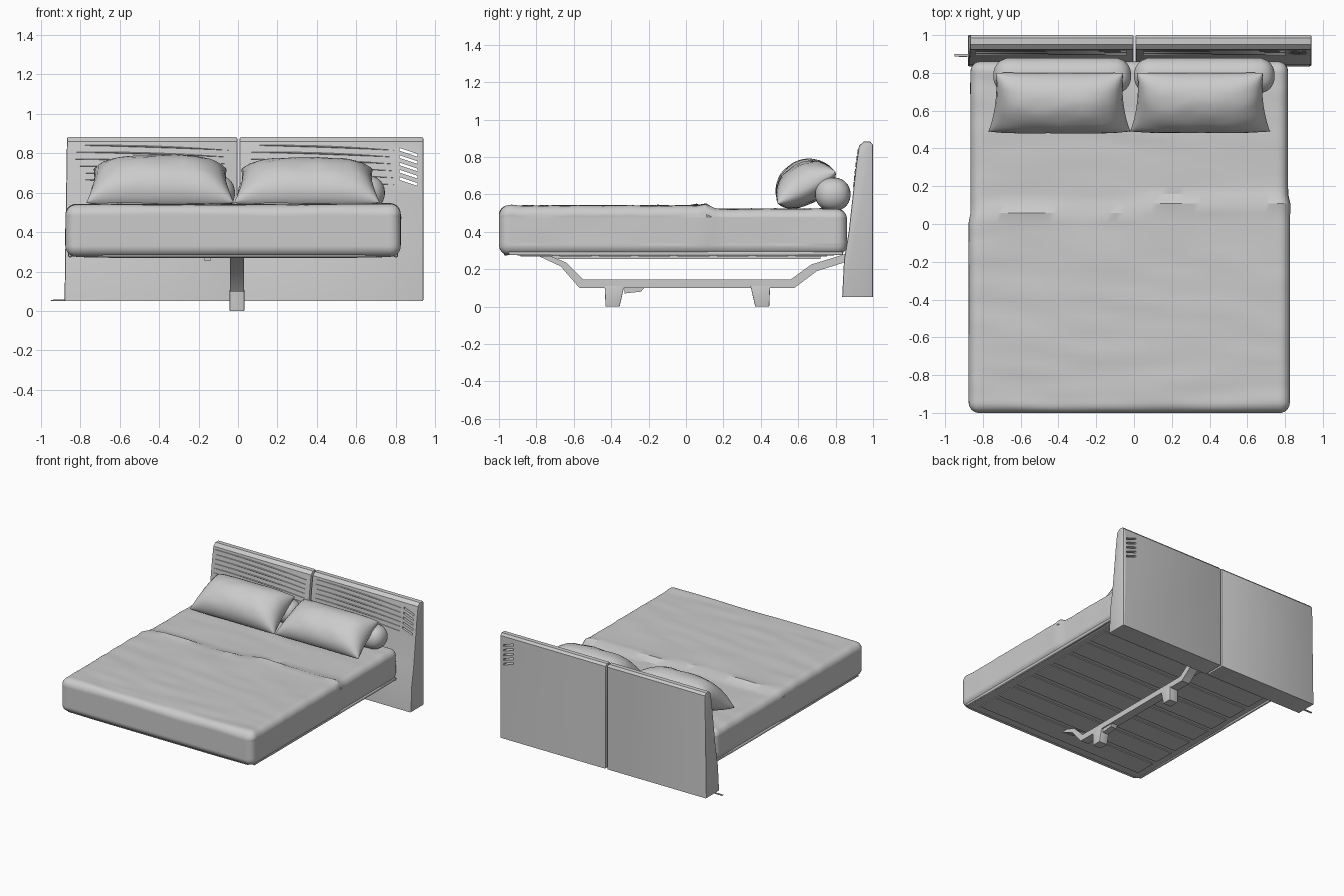
import bpy, bmesh, math
from mathutils import Vector, noise

if "Cube" in bpy.data.objects:
    bpy.data.objects.remove(bpy.data.objects["Cube"], do_unlink=True)

grey = bpy.data.materials.new("light_grey")
grey.use_nodes = True
grey.diffuse_color = (0.6, 0.6, 0.6, 1)
grey.node_tree.nodes["Principled BSDF"].inputs["Base Color"].default_value = (0.6, 0.6, 0.6, 1)


def finish(name, bm, angle=None):
    bmesh.ops.recalc_face_normals(bm, faces=bm.faces)
    mesh = bpy.data.meshes.new(name)
    bm.to_mesh(mesh)
    bm.free()
    mesh.materials.append(grey)
    ob = bpy.data.objects.new(name, mesh)
    bpy.context.collection.objects.link(ob)
    if angle:
        bpy.ops.object.select_all(action="DESELECT")
        bpy.context.view_layer.objects.active = ob
        ob.select_set(True)
        bpy.ops.object.shade_smooth_by_angle(angle=math.radians(angle))
    return ob


def rounded_box(name, lo, hi, radius, cuts, deform=None, angle=40):
    """Soft box: a subdivided cube whose rim is pulled onto a round edge."""
    bm = bmesh.new()
    bmesh.ops.create_cube(bm, size=2)
    if cuts:
        bmesh.ops.subdivide_edges(bm, edges=bm.edges[:], cuts=cuts, use_grid_fill=True)
    lo, hi = Vector(lo), Vector(hi)
    mid, half = (lo + hi) / 2, (hi - lo) / 2
    for v in bm.verts:
        p = Vector([math.sin(c * math.pi / 2) * h for c, h in zip(v.co, half)])
        core = Vector([max(-h + radius, min(h - radius, c)) for c, h in zip(p, half)])
        if radius and (p - core).length > 0:
            p = core + (p - core).normalized() * radius
        v.co = p + mid
        if deform:
            deform(v.co)
    return finish(name, bm, angle)


def extrude(name, profile, x0, x1, bevel=0):
    """Side profile of (y, z) points extruded across x."""
    bm = bmesh.new()
    face = bm.faces.new([bm.verts.new((x0, y, z)) for y, z in profile])
    moved = bmesh.ops.extrude_face_region(bm, geom=[face])["geom"]
    bmesh.ops.translate(bm, vec=(x1 - x0, 0, 0),
                        verts=[g for g in moved if isinstance(g, bmesh.types.BMVert)])
    if bevel:
        edges = [e for e in bm.edges if abs(e.verts[0].co.x - e.verts[1].co.x) < 1e-5]
        bmesh.ops.bevel(bm, geom=edges, offset=bevel, segments=2, profile=0.5, affect="EDGES")
    return finish(name, bm, 35)


# Mattress with a cover that is folded back in a slanting line
def fold_y(x):
    return 0.11 + 0.06 * x + 0.02 * math.sin(7 * x)


def wrinkle(co):
    cover = max(0, min(1, (fold_y(co.x) - co.y) / 0.03))
    side = 1 - 0.012 * (1 - cover)
    co.x = -0.025 + (co.x + 0.025) * side
    if co.z > 0.48:
        n = noise.noise(Vector((co.x * 2.5, co.y * 11 + co.x, 0)))
        ridge = math.exp(-((co.y - fold_y(co.x) + 0.03) / 0.03) ** 2)
        co.z += 0.007 * n + 0.008 * ridge - 0.018 * (1 - cover)
    elif co.z > 0.33:
        co.x += 0.004 * noise.noise(Vector((co.x * 2, co.y * 5, co.z * 5)))


rounded_box("mattress", (-0.875, -1, 0.275), (0.825, 0.86, 0.54), 0.055, 56, wrinkle, 30)

# Piping along the lower foot edge and sides of the cover
for side in (-1, 1):
    x = -0.025 + side * 0.825
    rounded_box("side_piping", (x - 0.012, -0.95, 0.272), (x + 0.012, 0.84, 0.296), 0.01, 3)
rounded_box("foot_piping", (-0.82, -0.975, 0.272), (0.77, -0.951, 0.296), 0.01, 3)

# Slats under the mattress
for i in range(8):
    y = -0.8 + i * 0.21
    rounded_box("slat", (-0.78, y - 0.085, 0.268), (0.73, y + 0.085, 0.285), 0, 0, None, None)

# Headboard panels, thicker at the foot than at the top
board = [(1, 0.05), (1, 0.865), (0.985, 0.882), (0.95, 0.882), (0.925, 0.86),
         (0.91, 0.76), (0.89, 0.58), (0.87, 0.4), (0.845, 0.25), (0.835, 0.05)]
right_panel = extrude("right_headboard_panel", board, -0.88, -0.003, 0.008)
left_panel = extrude("left_headboard_panel", board, 0.008, 0.94, 0.008)
for v in right_panel.data.vertices:
    if v.co.x < -0.8:
        v.co.x += 0.015 * max(0, v.co.z - 0.05)

# Slanting slots in the upper outer corner of the left panel
bm = bmesh.new()
for i in range(5):
    made = bmesh.ops.create_cube(bm, size=1)["verts"]
    for v in made:
        slope = -0.03 * (v.co.x + 0.5)
        v.co = Vector((0.865 + 0.09 * v.co.x, 0.95 + 0.4 * v.co.y,
                       0.82 - 0.037 * i + 0.014 * v.co.z + slope))
cutter = finish("slot_cutter", bm)
cutter.hide_render = True
cutter.hide_viewport = True
cut = left_panel.modifiers.new("slots", "BOOLEAN")
cut.operation, cut.object, cut.solver = "DIFFERENCE", cutter, "EXACT"

# Curved stitched ridges on the headboard fronts
def board_front(z):
    pts = board[3:]
    for (y1, z1), (y0, z0) in zip(pts, pts[1:]):
        if z0 <= z <= z1:
            return y0 + (y1 - y0) * (z - z0) / (z1 - z0)
    return board[-1][0]


for x0, x1 in ((-0.84, -0.04), (0.05, 0.8)):
    for i in range(6):
        bm = bmesh.new()
        rows = []
        for k in range(17):
            t = k / 16
            z = 0.84 - 0.035 * i - 0.025 * t * t
            w = 0.005 * math.sin(math.pi * t)
            x = x0 + (x1 - x0) * t
            rows.append([bm.verts.new((x, board_front(z + d * w) - h, z + d * w))
                         for d, h in ((-1, -0.001), (0, 0.004), (1, -0.001))])
        for a, b in zip(rows, rows[1:]):
            for j in (0, 1):
                bm.faces.new((a[j], b[j], b[j + 1], a[j + 1]))
        bmesh.ops.remove_doubles(bm, verts=bm.verts, dist=1e-5)
        finish("headboard_ridge", bm, 40)

# Thin cord at the foot of the headboard
rounded_box("floor_cord", (-0.95, 0.885, 0.05), (-0.86, 0.9, 0.058), 0.003, 1)


# Leaning pillows: pinched corners and a full belly
def pillow(name, x0, x1, belly):
    bm = bmesh.new()
    n = 18
    centre = Vector(((x0 + x1) / 2, 0.645, 0.635))
    along = Vector((0, 0.155, 0.085))
    up = Vector((0, -along.z, along.y)).normalized()
    for thick in (belly, -0.085):
        grid = []
        for i in range(n + 1):
            u = math.sin((i / n - 0.5) * math.pi)
            row = []
            for j in range(n + 1):
                v = math.sin((j / n - 0.5) * math.pi)
                puff = math.sqrt(max(0, (1 - u ** 4) * (1 - v * v)))
                puff *= 1 + 0.06 * noise.noise(Vector((u * 3 + x0, v * 3, thick)))
                width = (x1 - x0) / 2 * (0.95 - 0.05 * v) * (1 - 0.05 * (1 - v * v))
                p = centre + along * v * (1 - 0.04 * (1 - u * u)) + up * thick * puff
                p.x += u * width
                row.append(bm.verts.new(p))
            grid.append(row)
        for a, b in zip(grid, grid[1:]):
            for j in range(n):
                bm.faces.new((a[j], b[j], b[j + 1], a[j + 1]))
    bmesh.ops.remove_doubles(bm, verts=bm.verts, dist=1e-4)
    finish(name, bm, 60)


pillow("right_pillow", -0.77, -0.02, 0.15)
pillow("left_pillow", -0.02, 0.72, 0.135)

# Round bolsters between the pillows and the headboard
for name, x0, x1 in (("right_bolster", -0.745, -0.015), ("left_bolster", 0.0, 0.745)):
    rounded_box(name, (x0, 0.69, 0.51), (x1, 0.88, 0.69), 0.088, 14,
                lambda co: None, 50)

# Central beam with raised arms at both ends
beam = [(-0.57, 0.1), (0.58, 0.1), (0.7, 0.19), (0.86, 0.24), (0.86, 0.285), (0.8, 0.265),
        (0.67, 0.225), (0.56, 0.145), (-0.55, 0.145), (-0.64, 0.235), (-0.76, 0.285),
        (-0.82, 0.285), (-0.67, 0.215)]
extrude("centre_beam", beam, -0.04, 0.03)

# Tapered feet, with a small stop beside the front one
for name, y, s in (("front_foot", -0.385, 1), ("back_foot", 0.4, -1)):
    foot = [(y - s * 0.045, 0), (y + s * 0.03, 0), (y + s * 0.055, 0.11), (y - s * 0.05, 0.11)]
    extrude(name, foot, -0.042, 0.032, 0.004)
extrude("foot_stop", [(-0.33, 0.07), (-0.24, 0.08), (-0.22, 0.105), (-0.33, 0.105)], -0.03, 0.02)

# Slim rail under the slats beside the beam
extrude("under_rail", [(-0.72, 0.255), (0.72, 0.255), (0.72, 0.275), (-0.72, 0.275)], -0.17, -0.14)
